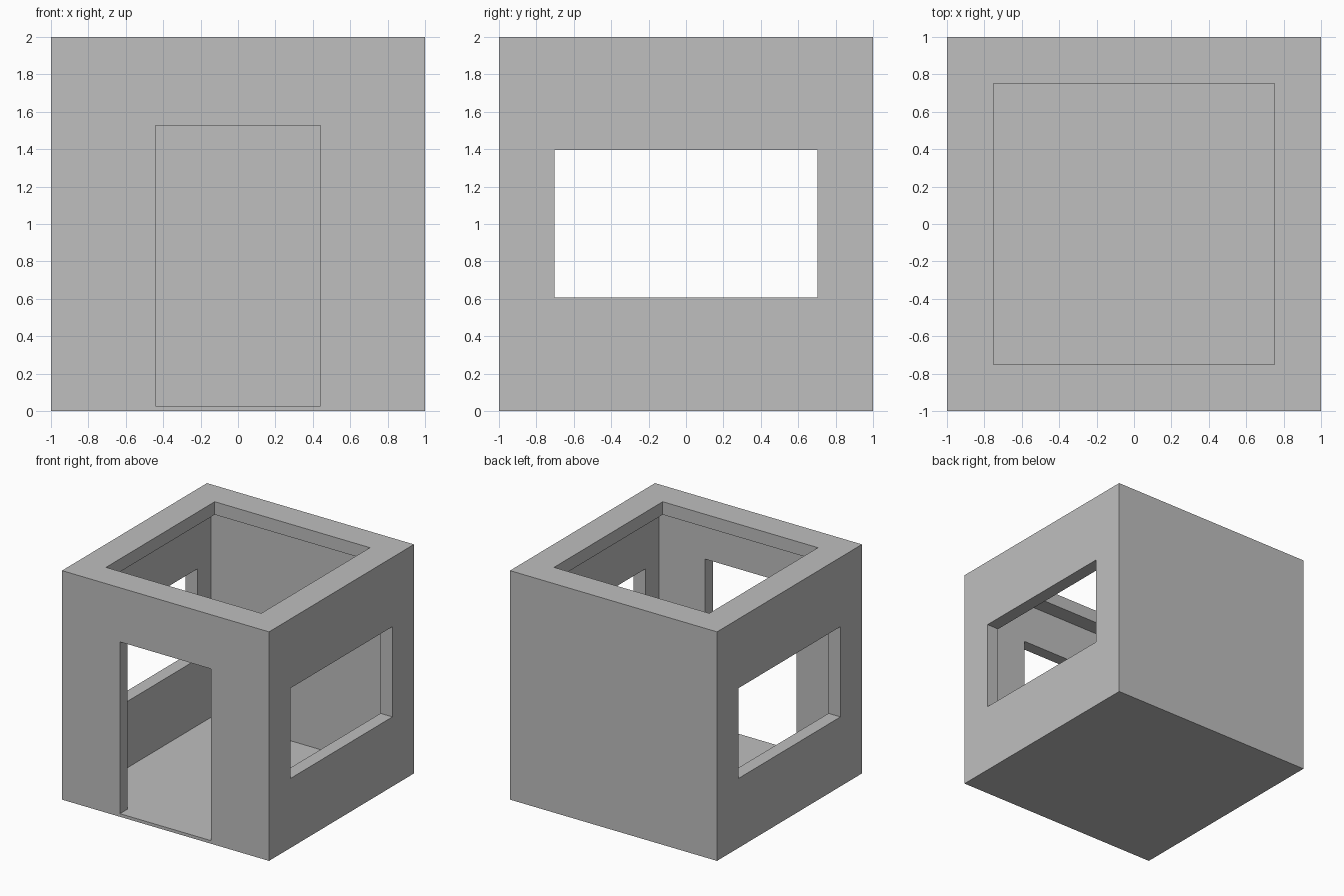
import bpy

default = bpy.data.objects.get("Cube")
if default:
    bpy.data.objects.remove(default, do_unlink=True)

FLOOR = 0.027


def box(name, low, high):
    """Axis-aligned box between two corners."""
    centre = [(a + b) / 2 for a, b in zip(low, high)]
    bpy.ops.mesh.primitive_cube_add(size=1, location=centre)
    obj = bpy.context.object
    obj.name = name
    obj.scale = [b - a for a, b in zip(low, high)]
    bpy.ops.object.transform_apply(location=True, rotation=True, scale=True)
    return obj


def cut(target, name, low, high):
    """Subtract a box from the target and discard the cutter."""
    cutter = box(name, low, high)
    cutter.hide_render = True
    mod = target.modifiers.new(name, "BOOLEAN")
    mod.operation = "DIFFERENCE"
    mod.solver = "EXACT"
    mod.object = cutter
    bpy.context.view_layer.objects.active = target
    bpy.ops.object.modifier_apply(modifier=mod.name)
    bpy.data.objects.remove(cutter, do_unlink=True)


# Outer block of the room
room = box("room_shell", (-1, -1, 0), (1, 1, 2))

# Interior space, roof opening, doorway, and windows through both side walls
cut(room, "interior", (-0.885, -0.893, FLOOR), (0.885, 0.893, 1.887))
cut(room, "roof_opening", (-0.75, -0.75, 1.5), (0.75, 0.75, 2.2))
cut(room, "doorway", (-0.44, -1.2, FLOOR), (0.44, -0.5, 1.527))
cut(room, "side_windows", (-1.2, -0.703, 0.607), (1.2, 0.703, 1.395))

# Plain grey finish
grey = bpy.data.materials.new("plain_grey")
grey.use_nodes = True
colour = (0.52, 0.52, 0.52, 1)
grey.diffuse_color = colour
grey.node_tree.nodes["Principled BSDF"].inputs["Base Color"].default_value = colour
room.data.materials.clear()
room.data.materials.append(grey)
for face in room.data.polygons:
    face.material_index = 0
    face.use_smooth = False
